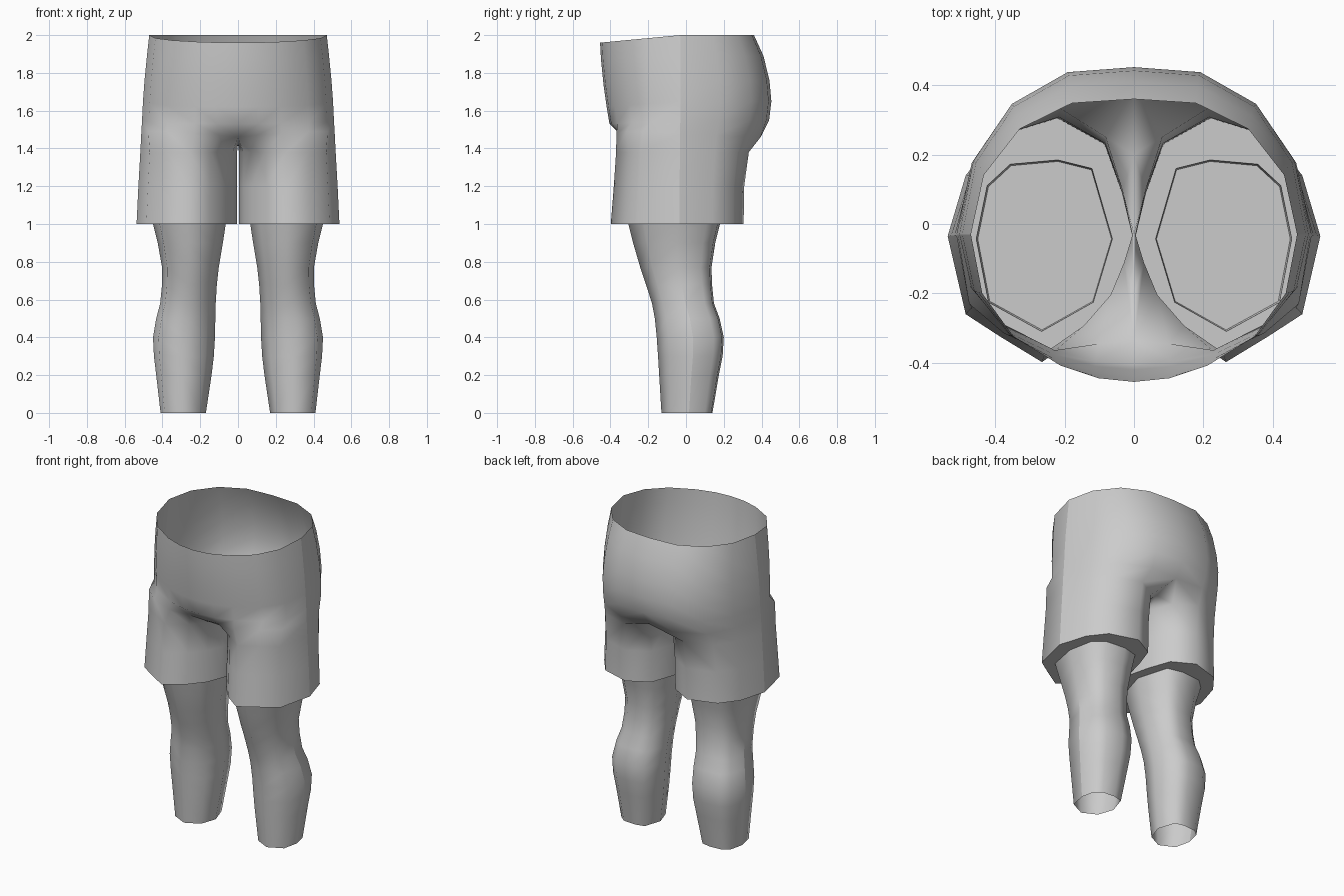
import bpy, bmesh

if "Cube" in bpy.data.objects:
    bpy.data.objects.remove(bpy.data.objects["Cube"])

grey = bpy.data.materials.new("plain grey")
grey.diffuse_color = (0.6, 0.6, 0.6, 1)
grey.use_nodes = True
grey.node_tree.nodes["Principled BSDF"].inputs["Base Color"].default_value = grey.diffuse_color


def make(name, rings, closed, sharp_col=None, sharp_rows=(), caps=False):
    """Loft rows of points into a half mesh, mirrored over x."""
    bm = bmesh.new()
    cache = {}

    def vert(p):
        key = tuple(round(c, 4) for c in p)
        if key not in cache:
            cache[key] = bm.verts.new(p)
        return cache[key]

    grid = [[vert(p) for p in r] for r in rings]
    for k, (a, b) in enumerate(zip(grid, grid[1:])):
        n = min(len(a), len(b))
        full = len(a) == len(b) and (closed or len(a) > 10)
        for i in range(n if full else n - 1):
            j = (i + 1) % n
            bm.faces.new((b[i], b[j], a[j], a[i])).smooth = True
        if sharp_col is not None and k in sharp_rows:
            bm.edges.get((a[sharp_col], b[sharp_col])).smooth = False
    if caps:
        bm.faces.new(grid[-1])
    me = bpy.data.meshes.new(name)
    bm.to_mesh(me)
    bm.free()
    me.materials.append(grey)
    ob = bpy.data.objects.new(name, me)
    bpy.context.collection.objects.link(ob)
    mod = ob.modifiers.new("mirror", 'MIRROR')
    mod.merge_threshold = 0.0005
    return ob


# Shorts: half outline from front centre to back centre (x factor, y factor)
YC = -0.03
arc = [(0, -1), (.22, -.975), (.45, -.89), (.74, -.69), (.93, -.40),
       (1, 0), (.92, .44), (.70, .78), (.38, .97), (0, 1)]
# z front, z back, half width, y front, y back
torso = [(1.96, 2.0, .47, -.455, .36), (1.87, 1.89, .482, -.45, .41),
         (1.74, 1.76, .495, -.437, .442), (1.62, 1.65, .503, -.42, .452),
         (1.53, 1.55, .508, -.405, .44)]
rings = []
for zf, zb, w, yf, yb in torso:
    ring = []
    for x, y in arc:
        depth = (YC - yf) if y < 0 else (yb - YC)
        ring.append((w * x, YC + y * depth, zb + (zf - zb) * max(0, -y)))
    rings.append(ring)

# Crotch ring closes each leg along the centre seam
rings.append([(0, -.335, 1.46), (.10, -.345, 1.47), (.23, -.368, 1.48),
              (.375, -.315, 1.49), (.475, -.23, 1.49), (.512, -.032, 1.48),
              (.467, .16, 1.47), (.365, .31, 1.46), (.19, .395, 1.46),
              (0, .385, 1.46), (0, .2, 1.43), (0, -.03, 1.425), (0, -.2, 1.435)])

# Hem outline of one trouser leg, repeated upwards with a slight taper
hem = [(.07, -.22), (.15, -.315), (.265, -.398), (.385, -.325), (.485, -.26),
       (.537, -.035), (.485, .14), (.40, .25), (.22, .305), (.085, .23),
       (.035, .09), (.005, -.035), (.03, -.12)]
for z, sx, sf, sb in ((1.38, .963, .93, 1.09), (1.2, .982, .96, 1.01), (1.0, 1, 1, 1)):
    rings.append([(x * sx, y * (sf if y < 0 else sb), z) for x, y in hem])
make("shorts", rings, False, 5, range(len(rings) - 1))

# Flat closure of each trouser leg at the hem
make("hem_underside", [[(x, y, 1.001) for x, y in hem]], True, caps=True)

# Lower legs: unit cross-section scaled to the extents at each height
section = [(-1, .08), (-.72, -.66), (.04, -1), (.82, -.66), (1, .08),
           (.84, .70), (.5, .95), (-.2, 1), (-.7, .90)]
# z, x inner, x outer, y front, y back
leg = [(1.02, .062, .455, -.31, .185), (.9, .08, .425, -.28, .155),
       (.77, .102, .402, -.242, .135), (.68, .112, .402, -.212, .138),
       (.58, .118, .412, -.18, .148), (.5, .12, .433, -.165, .178),
       (.4, .122, .45, -.155, .2), (.3, .128, .445, -.148, .194),
       (.2, .14, .433, -.142, .174), (0, .17, .41, -.13, .14)]
legs = []
for z, x0, x1, y0, y1 in leg:
    legs.append([((x0 + x1) / 2 + u * (x1 - x0) / 2,
                  (y0 + y1) / 2 + v * (y1 - y0) / 2, z) for u, v in section])
make("lower_legs", legs, True, 4, range(3, 9))
